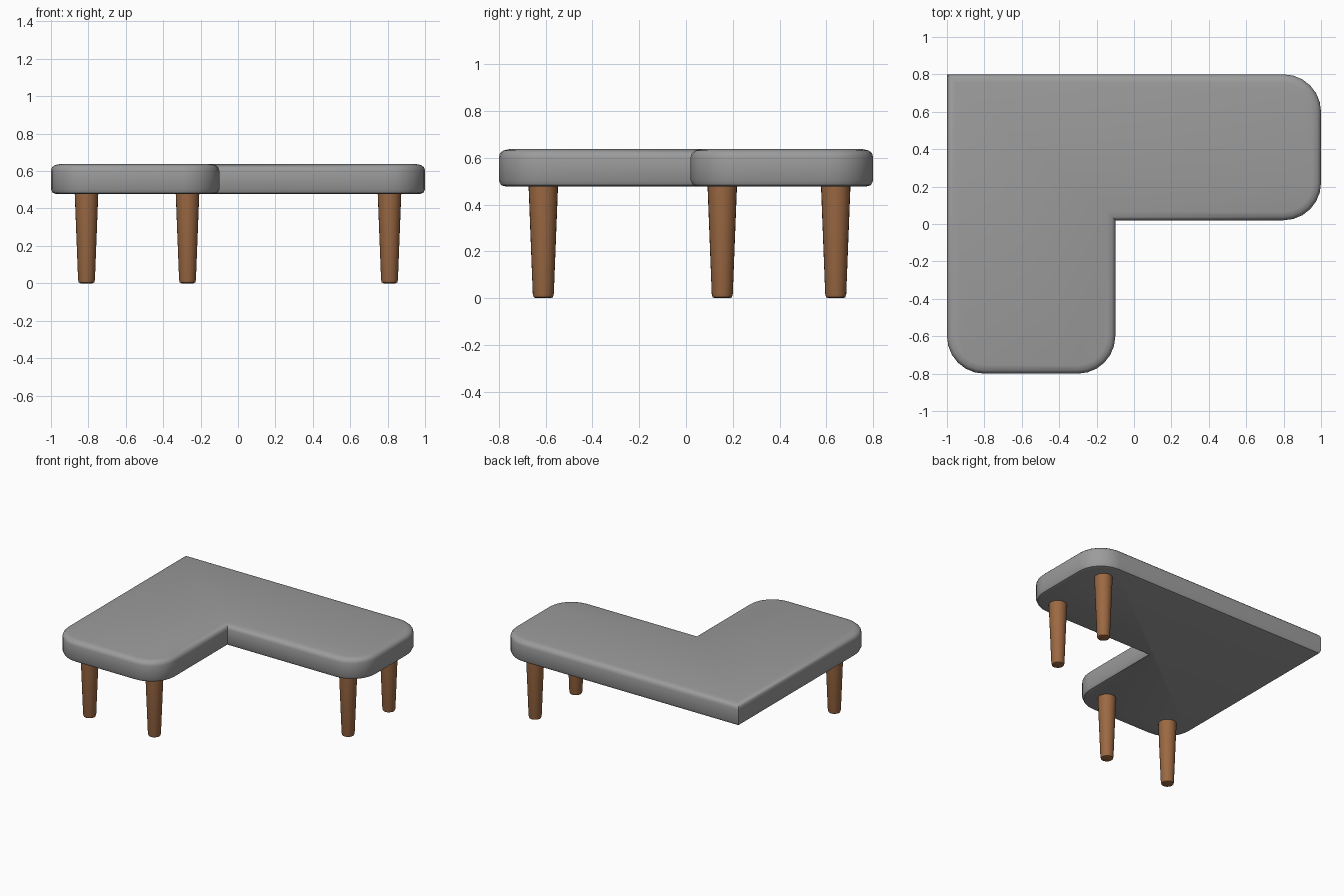
import bpy, bmesh, math

if "Cube" in bpy.data.objects:
    bpy.data.objects.remove(bpy.data.objects["Cube"])


def material(name, rgb):
    m = bpy.data.materials.new(name)
    m.diffuse_color = (*rgb, 1)
    m.use_nodes = True
    m.node_tree.nodes["Principled BSDF"].inputs["Base Color"].default_value = m.diffuse_color
    return m


grey = material("grey upholstery", (0.33, 0.33, 0.33))
wood = material("brown wood", (0.33, 0.14, 0.055))


def make_object(name, bm, mat, angle):
    bmesh.ops.recalc_face_normals(bm, faces=bm.faces)
    mesh = bpy.data.meshes.new(name)
    bm.to_mesh(mesh)
    bm.free()
    mesh.materials.append(mat)
    ob = bpy.data.objects.new(name, mesh)
    bpy.context.collection.objects.link(ob)
    bpy.ops.object.select_all(action='DESELECT')
    ob.select_set(True)
    bpy.context.view_layer.objects.active = ob
    bpy.ops.object.shade_smooth_by_angle(angle=math.radians(angle))
    return ob


def loft(rings):
    """Skin a stack of closed rings and cap both ends."""
    bm = bmesh.new()
    vs = [[bm.verts.new(p) for p in r] for r in rings]
    for a, b in zip(vs, vs[1:]):
        n = len(a)
        for i in range(n):
            bm.faces.new((a[i], a[(i + 1) % n], b[(i + 1) % n], b[i]))
    bm.faces.new(vs[0])
    bm.faces.new(vs[-1])
    return bm


def l_outline(d, z, radius=0.2, seg=6):
    """L-shaped outline inset by d: four round end corners, two sharp ones."""
    def arc(cx, cy, start):
        r = radius - d
        return [(cx + r * math.cos(math.radians(start - 90 * i / seg)),
                 cy + r * math.sin(math.radians(start - 90 * i / seg)), z)
                for i in range(seg + 1)]
    return ([(-1 + d, 0.8 - d, z)]
            + arc(0.8, 0.6, 90) + arc(0.8, 0.22, 0)
            + [(-0.1 - d, 0.02 + d, z)]
            + arc(-0.3, -0.6, 0) + arc(-0.8, -0.6, -90))


# L-shaped cushion with softened upper and lower rims
rim = [(0.03, 0.477), (0.01, 0.483), (0.0, 0.503), (0.0, 0.603),
       (0.005, 0.619), (0.018, 0.631), (0.045, 0.637)]
make_object("seat_cushion", loft([l_outline(d, z) for d, z in rim]), grey, 40)

# Tapered round legs with softened feet
leg_profile = [(0.032, 0.0), (0.041, 0.004), (0.045, 0.018), (0.063, 0.48)]
legs = {"front_left_leg": (-0.81, -0.61), "front_right_leg": (-0.27, -0.61),
        "side_front_leg": (0.81, 0.155), "side_back_leg": (0.81, 0.64)}
for name, (x, y) in legs.items():
    rings = [[(x + r * math.cos(math.tau * i / 24),
               y + r * math.sin(math.tau * i / 24), z) for i in range(24)]
             for r, z in leg_profile]
    make_object(name, loft(rings), wood, 50)
